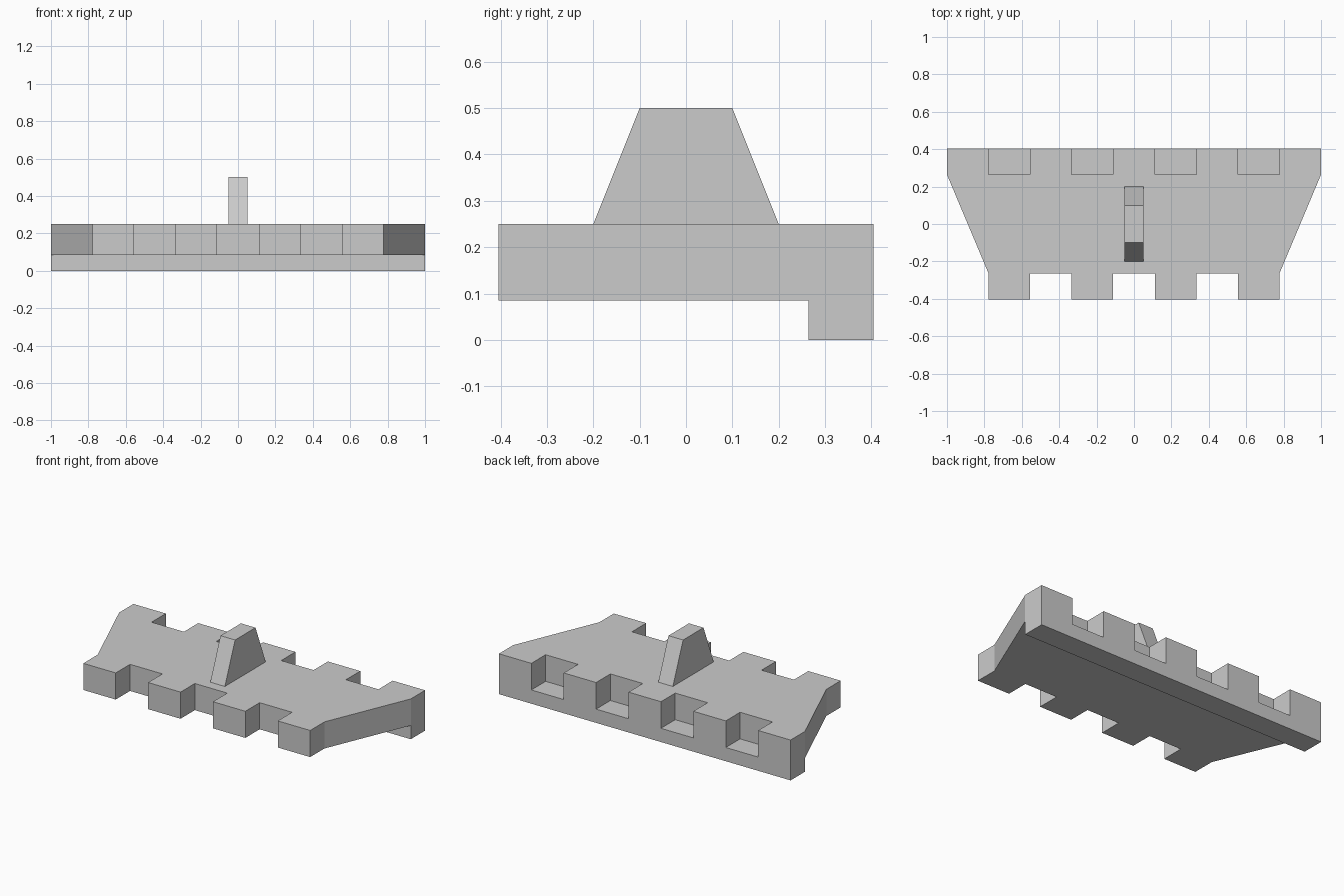
import bpy, bmesh

if "Cube" in bpy.data.objects:
    bpy.data.objects.remove(bpy.data.objects["Cube"])

COLS = 9                              # equal-width columns across the plate
YS = [-0.404, -0.264, 0.264, 0.404]   # teeth row, body row, socket row
ZS = [0.0, 0.085, 0.25]               # lip layer, plate layer
FIN_W = 0.05


def add_object(name, bm):
    mesh = bpy.data.meshes.new(name)
    bm.to_mesh(mesh)
    bm.free()
    obj = bpy.data.objects.new(name, mesh)
    bpy.context.collection.objects.link(obj)
    return obj


def filled(i, j, k):
    """Which cells of the column / row / layer grid are solid."""
    if not (0 <= i < COLS and 0 <= j < 3 and 0 <= k < 2):
        return False
    if k == 0:
        return j == 2                 # continuous lip under the back edge
    if j == 0:
        return i % 2 == 1             # front teeth
    if j == 2:
        return i % 2 == 0             # back sockets between solid columns
    return True


def corner(i, j, k):
    x = -1 + 2 * i / COLS
    if j < 2:                         # front is narrower, giving slanted ends
        limit = 1 - 2 / COLS
        x = max(-limit, min(limit, x))
    return (x, YS[j], ZS[k])


# Interlocking plate: outer faces of all solid cells
SIDES = {
    (-1, 0, 0): [(0, 0, 0), (0, 0, 1), (0, 1, 1), (0, 1, 0)],
    (1, 0, 0): [(1, 0, 0), (1, 1, 0), (1, 1, 1), (1, 0, 1)],
    (0, -1, 0): [(0, 0, 0), (1, 0, 0), (1, 0, 1), (0, 0, 1)],
    (0, 1, 0): [(0, 1, 0), (0, 1, 1), (1, 1, 1), (1, 1, 0)],
    (0, 0, -1): [(0, 0, 0), (0, 1, 0), (1, 1, 0), (1, 0, 0)],
    (0, 0, 1): [(0, 0, 1), (1, 0, 1), (1, 1, 1), (0, 1, 1)],
}
bm = bmesh.new()
for i in range(COLS):
    for j in range(3):
        for k in range(2):
            if not filled(i, j, k):
                continue
            for (dx, dy, dz), quad in SIDES.items():
                if filled(i + dx, j + dy, k + dz):
                    continue
                pts = []
                for a, b, c in quad:
                    p = corner(i + a, j + b, k + c)
                    if p not in pts:
                        pts.append(p)
                if len(pts) > 2:
                    bm.faces.new([bm.verts.new(p) for p in pts])
bmesh.ops.remove_doubles(bm, verts=bm.verts[:], dist=1e-4)
bmesh.ops.dissolve_limit(bm, angle_limit=0.01, verts=bm.verts[:], edges=bm.edges[:])
add_object("track_plate", bm)

# Tapered guide fin: side profile extruded across x
bm = bmesh.new()
profile = [(-0.2, 0.25), (0.2, 0.25), (0.1, 0.5), (-0.1, 0.5)]
face = bm.faces.new([bm.verts.new((-FIN_W, y, z)) for y, z in profile])
ext = bmesh.ops.extrude_face_region(bm, geom=[face])
moved = [v for v in ext["geom"] if isinstance(v, bmesh.types.BMVert)]
bmesh.ops.translate(bm, vec=(2 * FIN_W, 0, 0), verts=moved)
bmesh.ops.recalc_face_normals(bm, faces=bm.faces[:])
add_object("guide_fin", bm)
